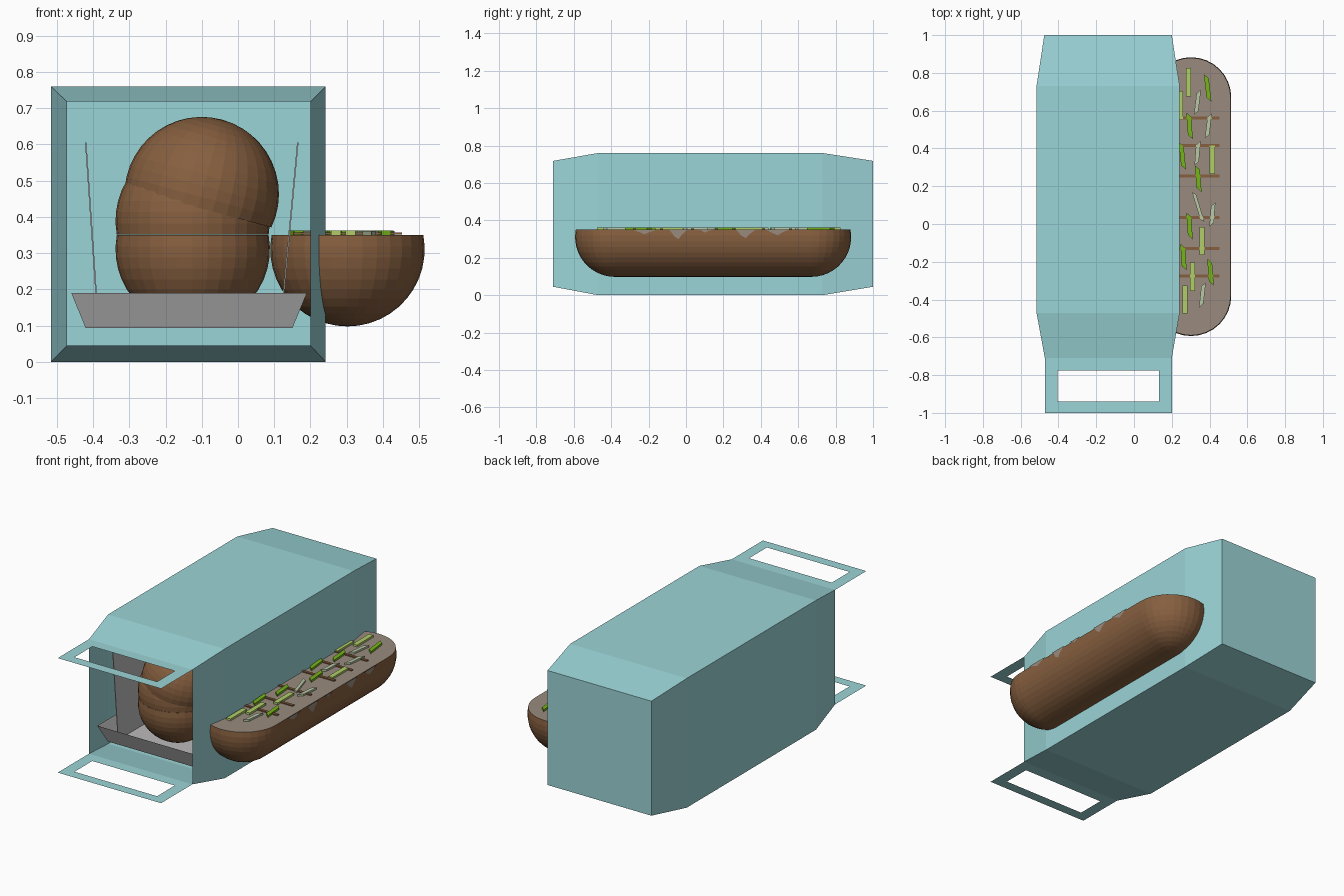
import bpy, bmesh, math, random
from mathutils import Matrix

if "Cube" in bpy.data.objects:
    bpy.data.objects.remove(bpy.data.objects["Cube"])

random.seed(4)


def mat(name, rgb):
    m = bpy.data.materials.new(name)
    m.diffuse_color = (*rgb, 1)
    m.use_nodes = True
    m.node_tree.nodes["Principled BSDF"].inputs["Base Color"].default_value = m.diffuse_color
    return m


TEAL = mat("teal paper", (0.33, 0.66, 0.68))
CRUST = mat("brown crust", (0.24, 0.115, 0.05))
FILL = mat("grey brown filling", (0.32, 0.26, 0.21))
GREY = mat("grey card", (0.50, 0.49, 0.49))
GREEN = mat("bright green", (0.18, 0.46, 0.01))
LIME = mat("light green", (0.44, 0.62, 0.14))
PALE = mat("pale green", (0.48, 0.58, 0.38))


def finish(name, bm, mats, fix_normals=True):
    if fix_normals:
        bmesh.ops.recalc_face_normals(bm, faces=bm.faces[:])
    me = bpy.data.meshes.new(name)
    bm.to_mesh(me)
    bm.free()
    for m in mats:
        me.materials.append(m)
    ob = bpy.data.objects.new(name, me)
    bpy.context.collection.objects.link(ob)
    return ob


def loft(bm, rings):
    """Join closed rings of points with quads; returns vertex rings."""
    vs = [[bm.verts.new(p) for p in r] for r in rings]
    n = len(vs[0])
    for a, b in zip(vs, vs[1:]):
        for i in range(n):
            bm.faces.new((a[i], a[(i + 1) % n], b[(i + 1) % n], b[i]))
    return vs


# ---- paper bag: open at the front, tapered at both ends
def section(y, x0, x1, z0, z1):
    return [(x0, y, z0), (x1, y, z0), (x1, y, z1), (x0, y, z1)]


bm = bmesh.new()
rings = loft(bm, [section(-0.71, -0.472, 0.20, 0.045, 0.718),
                  section(-0.47, -0.516, 0.242, 0.0, 0.76),
                  section(0.73, -0.516, 0.242, 0.0, 0.76),
                  section(1.0, -0.475, 0.20, 0.045, 0.718)])
bm.faces.new(rings[-1])
finish("bag", bm, [TEAL])

# ---- flat handles with a cut-out, top and bottom
for name, z in (("top_handle", 0.718), ("bottom_handle", 0.045)):
    bm = bmesh.new()
    outer = [(-0.472, -1, z), (0.20, -1, z), (0.20, -0.71, z), (-0.472, -0.71, z)]
    inner = [(-0.405, -0.94, z), (0.132, -0.94, z), (0.132, -0.775, z), (-0.405, -0.775, z)]
    loft(bm, [outer, inner])
    finish(name, bm, [TEAL])

# ---- half buns: stadium rings shrinking to a keel line, flat on top
R, HALF, LIFT, MID_Y = 0.213, 0.525, 0.039, 0.145


def half_bun(name, loc, roll=0.0, filling=False):
    bm = bmesh.new()
    rings, steps, seg = [], 12, 16
    start = math.asin(LIFT / R)
    for k in range(steps + 1):
        a = start - (start + math.pi / 2) * k / steps
        r, z = R * math.cos(a), R * math.sin(a)
        ring = []
        for side in (1, -1):
            for i in range(seg + 1):
                t = math.pi * i / seg
                ring.append((side * r * math.cos(t), side * (HALF + r * math.sin(t)), z))
        rings.append(ring)
    vs = loft(bm, rings)
    top = bm.faces.new(vs[0])
    top.material_index = 1 if filling else 0
    bmesh.ops.remove_doubles(bm, verts=bm.verts[:], dist=0.0005)
    ob = finish(name, bm, [CRUST, FILL])
    ob.location = loc
    ob.rotation_euler = (0, roll, 0)
    return ob


half_bun("open_bun", (0.302, MID_Y, 0.311), filling=True)
half_bun("inner_bun_bottom", (-0.125, MID_Y, 0.311))
half_bun("inner_bun_middle", (-0.125, MID_Y, 0.39), roll=math.pi)
half_bun("inner_bun_top", (-0.10, MID_Y, 0.463), roll=math.pi + math.radians(15))


# ---- toppings: small slabs lying on the filling
def slabs(name, spots, size, material, lean=0.0, turn=0.0):
    bm = bmesh.new()
    for x, y in spots:
        a = turn * random.uniform(0.5, 1.3)
        m = (Matrix.Translation((x, y, 0.354)) @ Matrix.Rotation(a, 4, 'Z')
             @ Matrix.Diagonal((*size, 1)))
        vs = bmesh.ops.create_cube(bm, size=1, matrix=m)["verts"]
        for v in vs:  # skew into a parallelogram
            v.co.y += lean * (v.co.x - x)
    finish(name, bm, [material])


slabs("light_green_strips",
      [(.288, .75), (.246, .63), (.415, .34), (.36, -.09), (.31, -.28), (.27, -.40),
       (.17, .45), (.19, .05)], (0.028, 0.15, 0.016), LIME)
slabs("bright_green_strips",
      [(.39, .72), (.294, .52), (.256, .36), (.34, .24), (.294, -.01), (.262, -.175),
       (.405, -.255), (.18, .25), (.16, -.2)], (0.026, 0.11, 0.016), GREEN, -1.0, 0.12)
slabs("pale_strips",
      [(.336, .645), (.394, .52), (.336, .375), (.415, .05), (.362, -.376), (.2, .6)],
      (0.024, 0.10, 0.014), PALE, 1.0, -0.12)
slabs("pale_strip_tilted", [(.34, .09), (.19, -.1)], (0.024, 0.11, 0.014), PALE, -1.0, 0.35)
slabs("brown_bars", [(.302, y) for y in (.56, .415, .255, .035, -.13, -.275)],
      (0.30, 0.016, 0.006), CRUST)

# ---- sauce drips on both long sides of the open bun
bm = bmesh.new()
for y, w, low in ((-.22, .14, .325), (-.04, .10, .30), (.10, .10, .335),
                  (.32, .11, .305), (.49, .13, .32)):
    for s in (1, -1):
        x = 0.302 + s * (R + 0.002)
        pts = [(-.5, .352), (.5, .352), (.2, (low + .352) / 2), (0, low), (-.2, low + .012)]
        bm.faces.new([bm.verts.new((x, y + w * u, z)) for u, z in pts])
finish("sauce_drips", bm, [FILL], False)

# ---- card tray with sloping rim, and two leaning side sheets
def rect(x0, x1, y0, y1, z):
    return [(x0, y0, z), (x1, y0, z), (x1, y1, z), (x0, y1, z)]


bm = bmesh.new()
rings = loft(bm, [rect(-0.46, 0.19, -0.65, 0.94, 0.19),
                  rect(-0.42, 0.15, -0.61, 0.90, 0.093)])
bm.faces.new(rings[-1])
finish("tray", bm, [GREY])

for name, x0, x1 in (("left_sheet", -0.385, -0.42), ("right_sheet", 0.117, 0.165)):
    bm = bmesh.new()
    y0, y1, t = -0.565, 0.855, 0.002
    loops = loft(bm, [rect(x0 - t, x0 + t, y0, y1, 0.095),
                      rect(x1 - t, x1 + t, y0, y1, 0.605)])
    for r in loops:
        bm.faces.new(r)
    finish(name, bm, [GREY])
